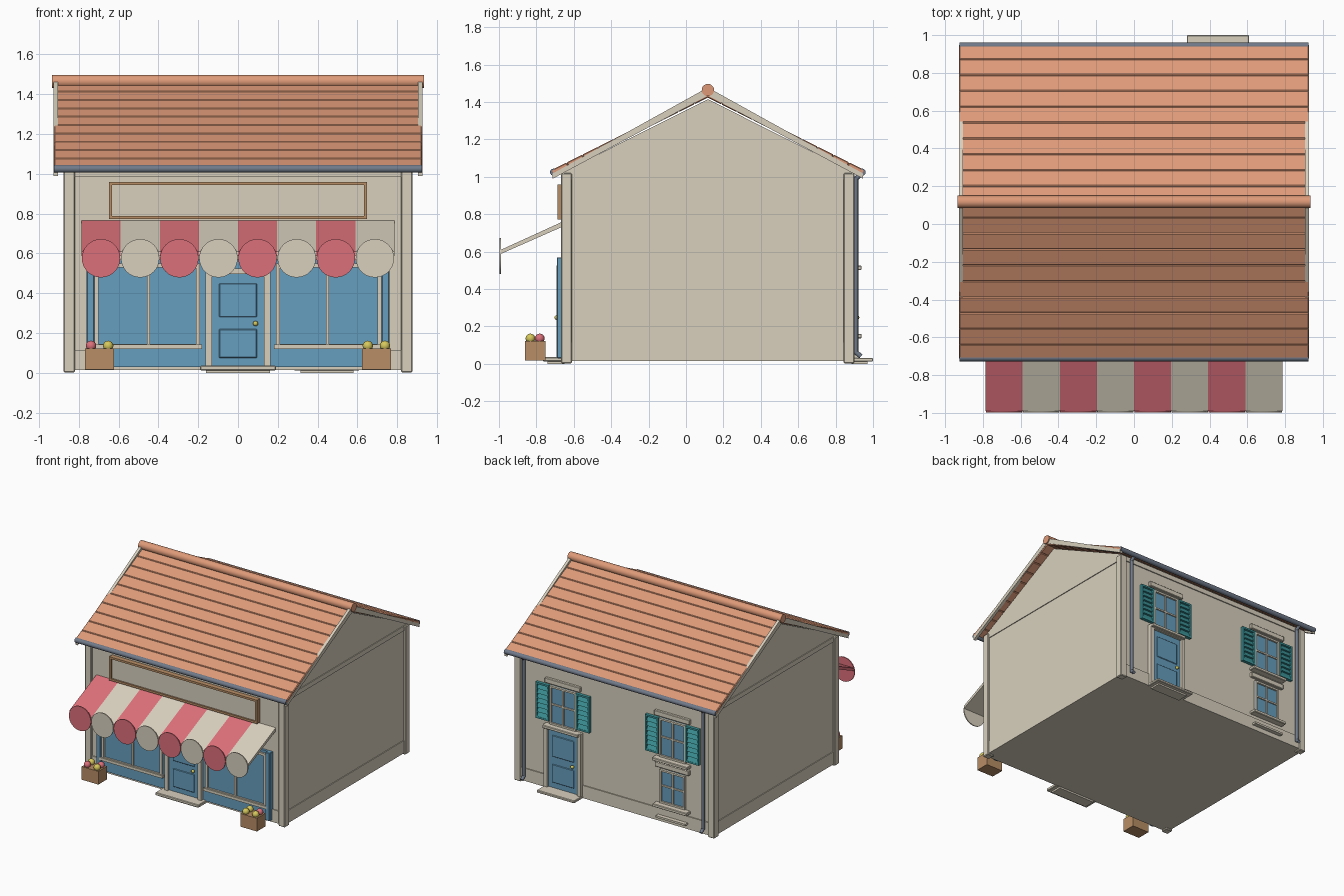
import bpy, bmesh, math
from mathutils import Vector, Matrix

if "Cube" in bpy.data.objects:
    bpy.data.objects.remove(bpy.data.objects["Cube"])


def lin(c):
    return c / 12.92 if c <= 0.04045 else ((c + 0.055) / 1.055) ** 2.4


def material(name, r, g, b):
    m = bpy.data.materials.new(name)
    m.diffuse_color = (lin(r / 255), lin(g / 255), lin(b / 255), 1)
    m.use_nodes = True
    m.node_tree.nodes["Principled BSDF"].inputs["Base Color"].default_value = m.diffuse_color
    return m


CREAM = material("cream_plaster", 216, 208, 190)
BLUE = material("blue_paint", 102, 158, 190)
ORANGE = material("terracotta", 222, 154, 120)
RED = material("awning_red", 220, 112, 122)
GREY = material("gutter_grey", 112, 122, 138)
TEAL = material("shutter_teal", 62, 152, 156)
WOOD = material("wood", 184, 142, 102)
YELLOW = material("yellow", 214, 200, 92)


def finish(name, bm, mat, bevel=0, smooth=False):
    bmesh.ops.recalc_face_normals(bm, faces=bm.faces)
    me = bpy.data.meshes.new(name)
    bm.to_mesh(me)
    bm.free()
    me.materials.append(mat)
    ob = bpy.data.objects.new(name, me)
    bpy.context.collection.objects.link(ob)
    if bevel:
        mod = ob.modifiers.new("bevel", 'BEVEL')
        mod.width, mod.segments = bevel, 1
    if smooth:
        bpy.ops.object.select_all(action='DESELECT')
        ob.select_set(True)
        bpy.context.view_layer.objects.active = ob
        bpy.ops.object.shade_smooth_by_angle(angle=math.radians(40))
    return ob


def boxes(name, items, mat, bevel=0):
    """One object from boxes given as (x0, x1, y0, y1, z0, z1)."""
    bm = bmesh.new()
    for x0, x1, y0, y1, z0, z1 in items:
        mid = Vector(((x0 + x1) / 2, (y0 + y1) / 2, (z0 + z1) / 2))
        size = Matrix.Diagonal((x1 - x0, y1 - y0, z1 - z0, 1))
        bmesh.ops.create_cube(bm, size=1, matrix=Matrix.Translation(mid) @ size)
    return finish(name, bm, mat, bevel)


def prisms(name, items, mat, bevel=0):
    """One object from (x0, x1, side profile in y and z)."""
    bm = bmesh.new()
    for x0, x1, pts in items:
        f = bm.faces.new([bm.verts.new((x0, y, z)) for y, z in pts])
        new = bmesh.ops.extrude_face_region(bm, geom=[f])["geom"]
        bmesh.ops.translate(bm, vec=(x1 - x0, 0, 0),
                            verts=[v for v in new if isinstance(v, bmesh.types.BMVert)])
        if not f.is_valid or len(f.link_loops if hasattr(f, "link_loops") else f.loops) == 0:
            continue
    return finish(name, bm, mat, bevel)


def rod(name, a, b, r, mat, sides=16):
    a, b = Vector(a), Vector(b)
    d = b - a
    bm = bmesh.new()
    bmesh.ops.create_cone(bm, cap_ends=True, segments=sides, radius1=r, radius2=r, depth=d.length,
                          matrix=Matrix.Translation((a + b) / 2) @ d.to_track_quat('Z', 'Y').to_matrix().to_4x4())
    return finish(name, bm, mat, smooth=True)


def ball(name, pos, r, mat):
    bm = bmesh.new()
    bmesh.ops.create_uvsphere(bm, u_segments=12, v_segments=8, radius=r, matrix=Matrix.Translation(pos))
    return finish(name, bm, mat, smooth=True)


def frame(x0, x1, z0, z1, y0, y1, w):
    return [(x0, x0 + w, y0, y1, z0, z1), (x1 - w, x1, y0, y1, z0, z1),
            (x0 + w, x1 - w, y0, y1, z0, z0 + w), (x0 + w, x1 - w, y0, y1, z1 - w, z1)]


C = 0.117            # ridge position in y
F, B = -0.65, 0.884  # front and back wall planes

# Walls, corner pillars, skirting and top bands
prisms("walls", [(-0.86, 0.86, [(F, 0.015), (B, 0.015), (B, 1.03), (C, 1.415), (F, 1.03)])], CREAM)
boxes("corner_pillars", [(min(s * 0.82, s * 0.877), max(s * 0.82, s * 0.877), y, y + 0.057, 0.003, 1.02)
                         for s in (-1, 1) for y in (-0.667, 0.843)], CREAM, 0.005)
for n, z0, z1 in (("skirting", 0.015, 0.115), ("top_band", 0.985, 1.022)):
    boxes(n, [(-0.866, 0.866, F - 0.008, B + 0.008, z0, z1)], CREAM)

# Roof: tile rows, barge boards, gutters, ridge
RUN, ROWS = 0.84, 10
for s, side in ((-1, "front"), (1, "back")):
    def at(d, h):
        return (C + s * (d * RUN + h * 0.447), 1.455 - 0.42 * d + h * 0.894)
    prisms(side + "_roof_tiles", [(-0.925, 0.925, [at(i / ROWS, -0.028), at(i / ROWS, 0),
                                                   at((i + 1) / ROWS, 0), at((i + 1) / ROWS, -0.028)])
                                  for i in range(ROWS)], ORANGE, 0.005)
    prisms(side + "_barge_boards", [(x, x + 0.022, [(C, 1.478), (C + s * 0.83, 1.018),
                                                    (C + s * 0.83, 0.99), (C, 1.435)])
                                    for x in (-0.927, 0.905)], CREAM)
    rod(side + "_gutter", (-0.925, C + s * 0.825, 1.025), (0.925, C + s * 0.825, 1.025), 0.019, GREY)
rod("ridge_cap", (-0.935, C, 1.464), (0.935, C, 1.464), 0.033, ORANGE, 20)

# Downpipes on the back wall
for x in (-0.785, 0.785):
    rod("downpipe", (x, 0.908, 0.06), (x, 0.908, 1.0), 0.013, GREY, 10)
    rod("downpipe_foot", (x, 0.905, 0.065), (x, 0.935, 0.04), 0.013, GREY, 10)
    rod("downpipe_neck", (x, 0.908, 0.99), (x, 0.942, 1.02), 0.013, GREY, 10)

# Shopfront: blue surround, glazing frames, header
boxes("shopfront_panel", [(-0.76, -0.16, -0.668, F, 0.03, 0.57), (0.16, 0.76, -0.668, F, 0.03, 0.57),
                          (-0.16, 0.16, -0.668, F, 0.52, 0.57)], BLUE)
for s in (-1, 1):
    x0, x1 = sorted((s * 0.19, s * 0.72))
    boxes("shop_window_frame", frame(x0, x1, 0.125, 0.55, -0.682, -0.66, 0.02)
          + [(s * 0.45 - 0.007, s * 0.45 + 0.007, -0.68, -0.66, 0.14, 0.54)], CREAM)
    a, b = sorted((s * 0.18, s * 0.735))
    boxes("shop_window_sill", [(a, b, -0.693, -0.66, 0.12, 0.142)], CREAM)
    a, b = sorted((s * 0.722, s * 0.76))
    boxes("shopfront_pilaster", [(a, b, -0.69, -0.66, 0.03, 0.57)], BLUE, 0.004)


def door(x, y, s):
    """Panelled door facing direction s in y."""
    def ys(d0, d1):
        return tuple(sorted((y + s * d0, y + s * d1)))
    boxes("door_leaf", [(x - 0.133, x + 0.133, *ys(0, 0.014), 0.03, 0.5)], BLUE)
    boxes("door_frame", [(x - 0.162, x - 0.131, *ys(0, 0.032), 0.03, 0.525),
                         (x + 0.131, x + 0.162, *ys(0, 0.032), 0.03, 0.525),
                         (x - 0.131, x + 0.131, *ys(0, 0.032), 0.497, 0.525)], CREAM)
    for z0, z1 in ((0.075, 0.22), (0.28, 0.45)):
        boxes("door_panel", [(x - 0.095, x + 0.095, *ys(0.014, 0.022), z0, z1)], BLUE, 0.005)
    ball("door_knob", (x - s * 0.088, y + s * 0.03, 0.248), 0.013, YELLOW)


door(0, F - 0.01, -1)
door(0.445, B, 1)
boxes("front_step", [(-0.19, 0.19, -0.765, F, 0.013, 0.036)], CREAM, 0.004)
boxes("front_step_base", [(-0.16, 0.16, -0.74, F, 0.0, 0.013)], CREAM)
boxes("back_step", [(0.28, 0.61, B, 1.0, 0.012, 0.032)], CREAM, 0.004)
boxes("back_step_base", [(0.315, 0.58, B, 0.97, 0.0, 0.012)], CREAM)

# Sign board
boxes("sign_frame", frame(-0.648, 0.648, 0.772, 0.96, -0.688, F, 0.016), WOOD)
boxes("sign_panel", [(-0.635, 0.635, -0.676, F, 0.785, 0.95)], CREAM)

# Striped awning with round scallops
W = 0.1965
for i in range(8):
    x = (i - 4) * W
    m = CREAM if i % 2 else RED
    prisms("awning_stripe", [(x, x + W, [(F, 0.765), (-0.99, 0.61), (-0.99, 0.588), (F, 0.738)])], m)
    rod("awning_scallop", (x + W / 2, -0.99, 0.576), (x + W / 2, -0.998, 0.576), 0.0965, m, 32)


# Back windows
def window(x, z0, z1, hw):
    boxes("window_glass", [(x - hw, x + hw, B, B + 0.006, z0, z1)], BLUE)
    zm = z0 + (z1 - z0) * 0.52
    boxes("window_frame", frame(x - hw, x + hw, z0, z1, B, B + 0.02, 0.014)
          + [(x - 0.006, x + 0.006, B, B + 0.016, z0, z1), (x - hw, x + hw, B, B + 0.015, zm - 0.006, zm + 0.006)], CREAM)
    boxes("window_sill", [(x - hw - 0.04, x + hw + 0.04, B, B + 0.055, z0 - 0.028, z0 - 0.004)], CREAM, 0.004)
    boxes("window_lintel", [(x - hw - 0.04, x + hw + 0.04, B, B + 0.025, z1 + 0.015, z1 + 0.055)], CREAM, 0.004)


for x in (0.45, -0.51):
    window(x, 0.53, 0.835, 0.115)
    for s in (-1, 1):
        a, b = sorted((x + s * 0.118, x + s * 0.235))
        boxes("shutter_frame", frame(a, b, 0.55, 0.835, B, B + 0.024, 0.014), TEAL)
        h = 0.257 / 7
        prisms("shutter_slats", [(a + 0.012, b - 0.012, [(B, z), (B + 0.022, z), (B + 0.006, z + h), (B, z + h)])
                                 for z in (0.564 + i * h for i in range(7))], TEAL)
window(-0.51, 0.165, 0.43, 0.11)
boxes("lower_plinth", [(-0.64, -0.38, B, B + 0.04, 0.05, 0.065)], CREAM)

# Fruit crates
for s in (-1, 1):
    x = s * 0.695
    boxes("crate", [(x - 0.073, x + 0.073, -0.86, -0.752, 0.018, 0.122)], WOOD)
    for i, (dx, y) in enumerate(((-0.043, -0.832), (0.043, -0.832), (-0.043, -0.782), (0.043, -0.782))):
        red = i in ((0, 3) if s < 0 else (3,))
        ball("fruit", (x + dx, y, 0.136), 0.026, RED if red else YELLOW)
